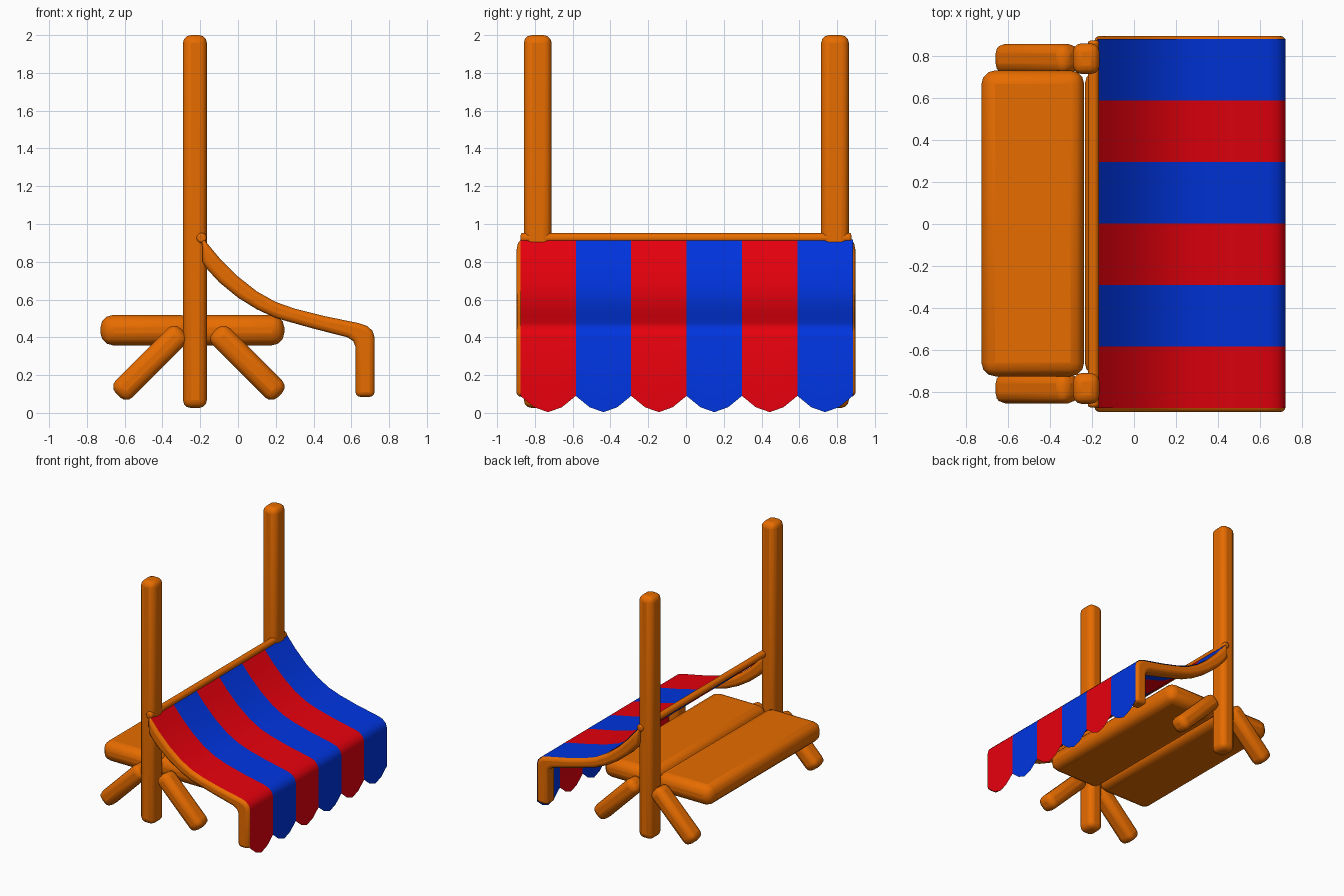
import bpy, bmesh, math

if "Cube" in bpy.data.objects:
    bpy.data.objects.remove(bpy.data.objects["Cube"])


def material(name, rgb):
    m = bpy.data.materials.new(name)
    m.diffuse_color = (*rgb, 1)
    m.use_nodes = True
    m.node_tree.nodes["Principled BSDF"].inputs["Base Color"].default_value = m.diffuse_color
    return m


WOOD = material("orange_wood", (0.80, 0.15, 0.0))
RED = material("red_cloth", (0.80, 0.0, 0.004))
BLUE = material("blue_cloth", (0.0, 0.035, 0.75))


def make_object(name, bm, mats, bevel=0, segments=3):
    mesh = bpy.data.meshes.new(name)
    bm.to_mesh(mesh)
    bm.free()
    ob = bpy.data.objects.new(name, mesh)
    bpy.context.collection.objects.link(ob)
    for m in mats:
        mesh.materials.append(m)
    if bevel:
        b = ob.modifiers.new("rounding", 'BEVEL')
        b.width, b.segments = bevel, segments
        b.limit_method = 'ANGLE'
        b.angle_limit = math.radians(50)
        b.use_clamp_overlap = False
    bpy.ops.object.select_all(action='DESELECT')
    ob.select_set(True)
    bpy.context.view_layer.objects.active = ob
    bpy.ops.object.shade_smooth_by_angle(angle=math.radians(40))
    return ob


def beam(name, center, size, bevel, tilt=0):
    bm = bmesh.new()
    bmesh.ops.create_cube(bm, size=1)
    bmesh.ops.scale(bm, vec=size, verts=bm.verts)
    ob = make_object(name, bm, [WOOD], bevel)
    ob.location = center
    ob.rotation_euler.y = tilt
    return ob


# Upper and lower edges of the awning side profile (x, z)
TOP = [(-0.19, 0.93), (-0.10, 0.822), (0, 0.722), (0.1, 0.643), (0.2, 0.587),
       (0.3, 0.552), (0.45, 0.514), (0.64, 0.475), (0.685, 0.46), (0.713, 0.433),
       (0.723, 0.40), (0.723, 0.085)]
BOTTOM = [(0.622, 0.085), (0.622, 0.35), (0.61, 0.38), (0.58, 0.40), (0.4, 0.446),
          (0.2, 0.502), (0.1, 0.548), (0, 0.61), (-0.1, 0.692), (-0.16, 0.757),
          (-0.188, 0.80)]


def awning_arm(name, side):
    # Rounded arm lying just under the cloth
    inner, outer = side * 0.79, side * 0.898
    bm = bmesh.new()
    face = bm.faces.new([bm.verts.new((x, inner, z)) for x, z in TOP + BOTTOM])
    out = bmesh.ops.extrude_face_region(bm, geom=[face])
    bmesh.ops.translate(bm, vec=(0, outer - inner, 0),
                        verts=[v for v in out["geom"] if isinstance(v, bmesh.types.BMVert)])
    # close the open side left by the extrusion
    open_edges = [e for e in bm.edges if e.is_boundary]
    if open_edges:
        bmesh.ops.holes_fill(bm, edges=open_edges)
    bmesh.ops.recalc_face_normals(bm, faces=bm.faces)
    make_object(name, bm, [WOOD], 0.026)


# Posts, braced feet and awning arms at both ends
for label, s in (("front", -1), ("back", 1)):
    y = s * 0.787 + 0.002
    beam(label + "_post", (-0.228, y, 1.013), (0.127, 0.147, 1.974), 0.042)
    beam(label + "_left_leg", (-0.465, y, 0.265), (0.127, 0.142, 0.485), 0.047, math.radians(45))
    beam(label + "_right_leg", (0.05, y, 0.265), (0.127, 0.142, 0.485), 0.047, math.radians(-45))
    awning_arm(label + "_awning_arm", s)

# Two seat planks
beam("left_seat_plank", (-0.483, 0.003, 0.438), (0.49, 1.46, 0.16), 0.065)
beam("right_seat_plank", (0.005, 0.003, 0.438), (0.48, 1.46, 0.16), 0.065)

# Rail carrying the awning
bm = bmesh.new()
bmesh.ops.create_cone(bm, cap_ends=True, segments=12, radius1=0.027, radius2=0.027, depth=1.75)
rail = make_object("awning_rail", bm, [WOOD], 0.01, 2)
rail.location = (-0.193, 0, 0.926)
rail.rotation_euler.x = math.pi / 2

# Striped cloth with a scalloped hem
STRIPES, STEPS = 6, 4
HEM = [0.09, 0.03, 0.004, 0.03]
path = [(x + 0.001, z + 0.003) for x, z in TOP[:-1]]
path[0] = (-0.175, 0.917)
bm = bmesh.new()
columns = []
for i in range(STRIPES * STEPS + 1):
    y = -0.877 + 1.76 * i / (STRIPES * STEPS)
    points = path + [(0.724, HEM[i % STEPS])]
    columns.append([bm.verts.new((x, y, z)) for x, z in points])
for i, (a, b) in enumerate(zip(columns, columns[1:])):
    for j in range(len(path)):
        f = bm.faces.new((a[j], a[j + 1], b[j + 1], b[j]))
        f.material_index = (i // STEPS) % 2
bmesh.ops.recalc_face_normals(bm, faces=bm.faces)
if sum(f.normal.z for f in bm.faces) < 0:
    bmesh.ops.reverse_faces(bm, faces=bm.faces)
make_object("awning_cloth", bm, [RED, BLUE])
